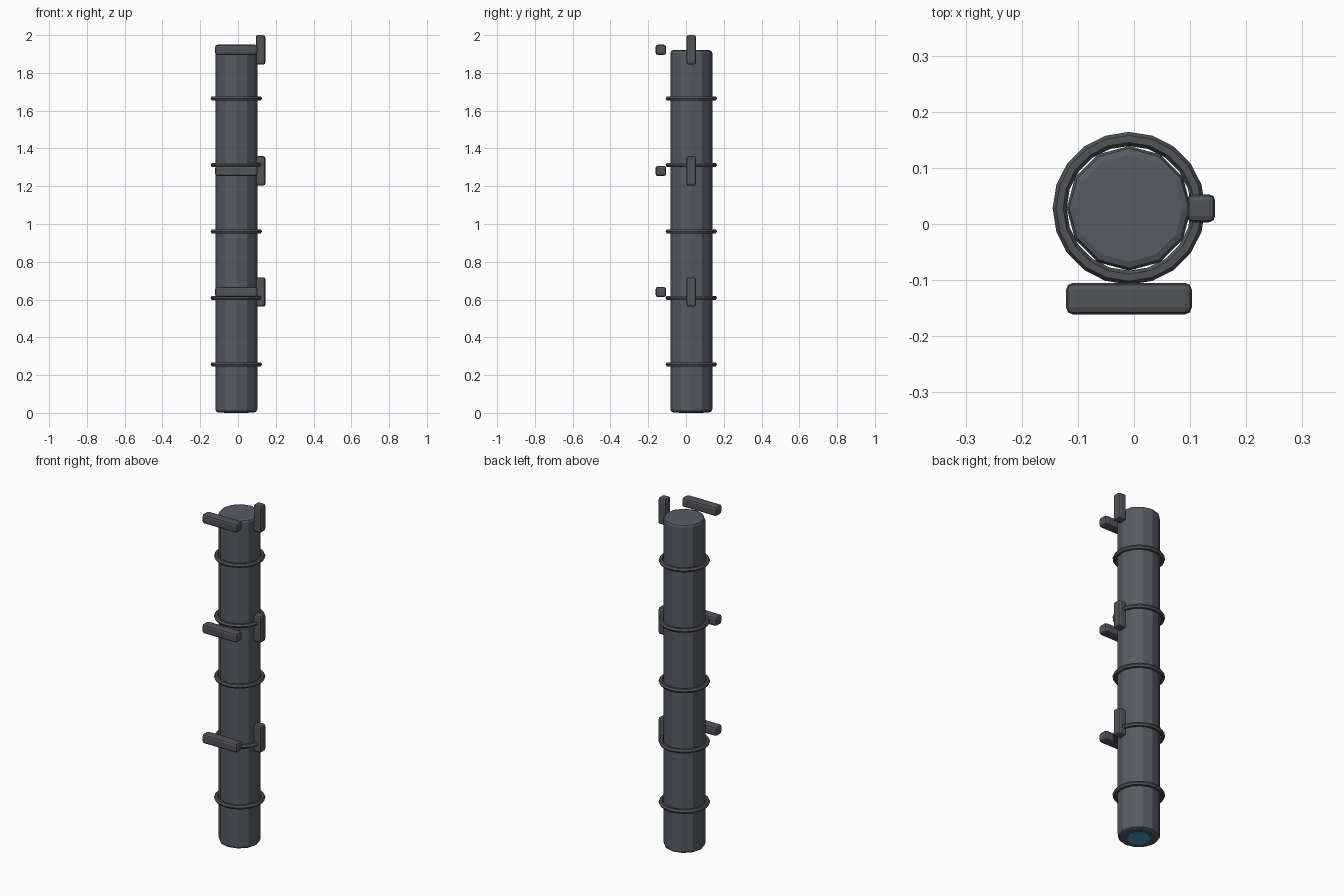
import bpy, bmesh, math
from mathutils import Matrix

if "Cube" in bpy.data.objects:
    bpy.data.objects.remove(bpy.data.objects["Cube"])

CX, CY = -0.009, 0.028  # pole axis


def srgb(r, g, b):
    f = lambda c: c / 12.92 if c <= 0.04045 else ((c + 0.055) / 1.055) ** 2.4
    return (f(r / 255), f(g / 255), f(b / 255), 1)


def material(name, rgb):
    m = bpy.data.materials.new(name)
    m.diffuse_color = srgb(*rgb)
    m.use_nodes = True
    m.node_tree.nodes["Principled BSDF"].inputs["Base Color"].default_value = m.diffuse_color
    return m


steel = material("blue_grey_steel", (84, 92, 99))
fitting = material("dark_grey_metal", (79, 85, 89))
blue = material("light_blue", (75, 150, 200))


def finish(obj, name, mat, bevel=0.0, segments=2):
    obj.name = name
    obj.data.materials.append(mat)
    if bevel:
        mod = obj.modifiers.new("Bevel", 'BEVEL')
        mod.width = bevel
        mod.segments = segments
        mod.limit_method = 'ANGLE'
        mod.angle_limit = math.radians(45)
    return obj


def cylinder(name, mat, sides, radius, z0, z1, bevel=0.0):
    bpy.ops.mesh.primitive_cylinder_add(vertices=sides, radius=radius, depth=z1 - z0,
                                        location=(CX, CY, (z0 + z1) / 2))
    return finish(bpy.context.object, name, mat, bevel)


def box(name, mat, loc, size, bevel):
    bm = bmesh.new()
    bmesh.ops.create_cube(bm, size=1, matrix=Matrix.Diagonal((*size, 1)))
    me = bpy.data.meshes.new(name)
    bm.to_mesh(me)
    bm.free()
    obj = bpy.data.objects.new(name, me)
    bpy.context.collection.objects.link(obj)
    obj.location = loc
    return finish(obj, name, mat, bevel)


# Pole and the blue core showing at its foot
cylinder("pole", steel, 12, 0.111, 0.003, 1.92, 0.015)
cylinder("inner_core", blue, 8, 0.064, 0.0, 1.918)

# Rings around the pole
for i in range(5):
    bpy.ops.mesh.primitive_torus_add(major_segments=20, minor_segments=6,
                                     major_radius=0.1235, minor_radius=0.0125,
                                     location=(CX, CY, 0.257 + 0.352 * i))
    finish(bpy.context.object, f"ring_{i + 1}", fitting)

# Front crossbars and upright side tabs
for i in range(3):
    z = 0.64 + 0.641 * i
    box(f"front_bar_{i + 1}", fitting, (-0.009, -0.133, z), (0.224, 0.056, 0.054), 0.012)
    box(f"side_tab_{i + 1}", fitting, (0.1195, 0.028, z), (0.05, 0.05, 0.156), 0.011)
